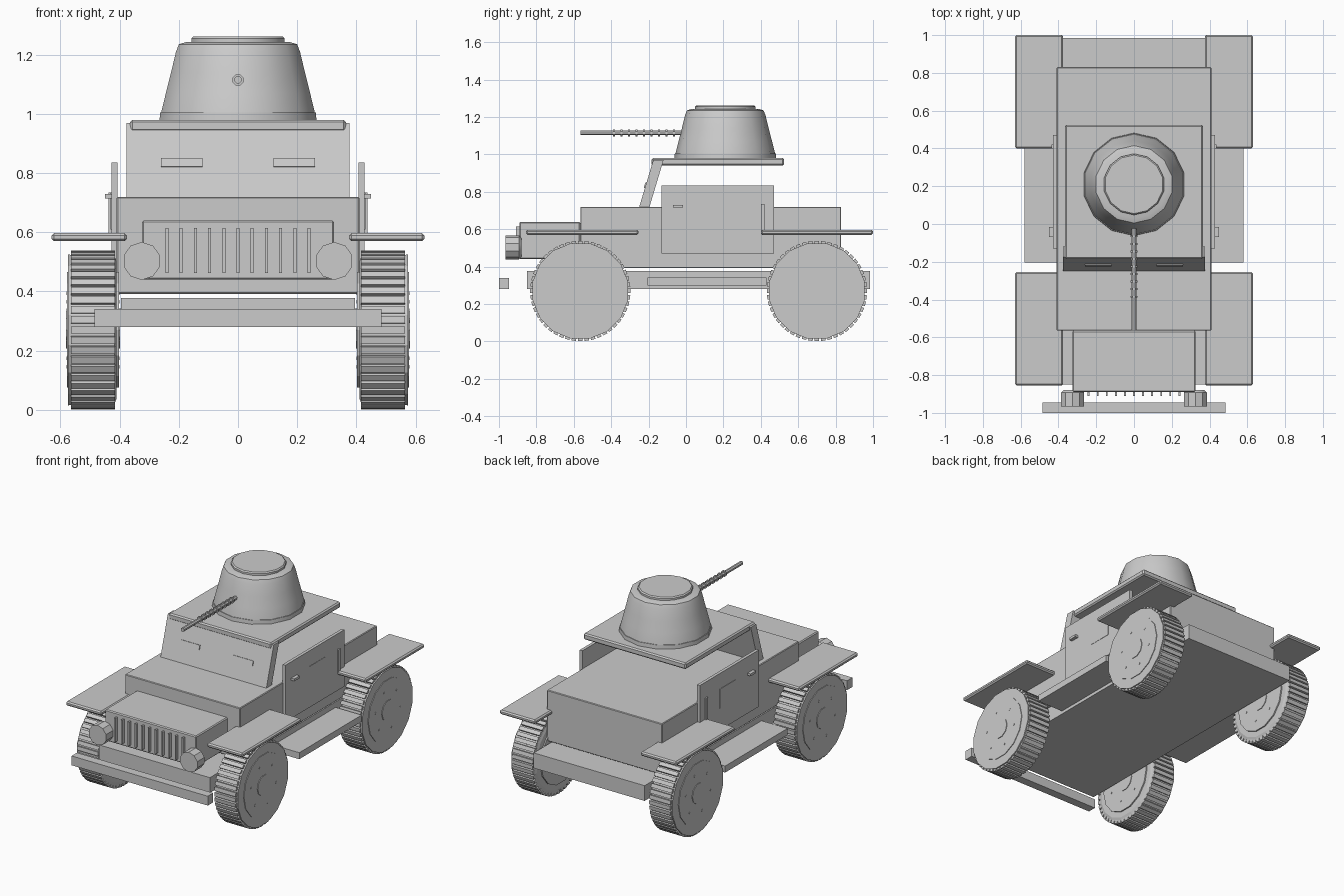
import bpy, bmesh, math
from mathutils import Matrix, Vector

if "Cube" in bpy.data.objects:
    bpy.data.objects.remove(bpy.data.objects["Cube"])

grey = bpy.data.materials.new("plain_grey")
grey.diffuse_color = (0.6, 0.6, 0.6, 1)
grey.use_nodes = True
grey.node_tree.nodes["Principled BSDF"].inputs["Base Color"].default_value = grey.diffuse_color


def finish(name, bm, smooth=False, bevel=0):
    bmesh.ops.recalc_face_normals(bm, faces=bm.faces)
    me = bpy.data.meshes.new(name)
    bm.to_mesh(me)
    bm.free()
    me.materials.append(grey)
    ob = bpy.data.objects.new(name, me)
    bpy.context.collection.objects.link(ob)
    if bevel:
        mod = ob.modifiers.new("soft_edges", 'BEVEL')
        mod.width = bevel
        mod.segments = 1
    if smooth:
        bpy.ops.object.select_all(action='DESELECT')
        ob.select_set(True)
        bpy.context.view_layer.objects.active = ob
        bpy.ops.object.shade_smooth_by_angle(angle=math.radians(35))
    return ob


def add_box(bm, x, y, z, rot=None):
    size = Vector((x[1] - x[0], y[1] - y[0], z[1] - z[0]))
    mid = Vector((x[0] + x[1], y[0] + y[1], z[0] + z[1])) / 2
    m = Matrix.Translation(mid) @ Matrix.Diagonal(size).to_4x4()
    bmesh.ops.create_cube(bm, size=1, matrix=rot @ m if rot else m)


def box(name, x, y, z, bevel=0):
    bm = bmesh.new()
    add_box(bm, x, y, z)
    return finish(name, bm, bevel=bevel)


def add_lathe(bm, profile, sides, m):
    # revolve (radius, height) points about local z, closed by end caps
    rings = [[bm.verts.new(m @ Vector((r * math.cos(a), r * math.sin(a), h)))
              for a in (math.tau * (i + 0.5) / sides for i in range(sides))]
             for r, h in profile]
    for a, b in zip(rings, rings[1:]):
        for i in range(sides):
            j = (i + 1) % sides
            bm.faces.new((a[i], a[j], b[j], b[i]))
    bm.faces.new(rings[0][::-1])
    bm.faces.new(rings[-1])


def lathe(name, profile, sides, m, smooth=True):
    bm = bmesh.new()
    add_lathe(bm, profile, sides, m)
    return finish(name, bm, smooth)


FORWARD = Matrix.Rotation(math.pi / 2, 4, 'X')    # local z -> -y
T = Matrix.Translation

# hull
box("chassis", (-.395, .395), (-.85, .985), (.28, .378))
box("body", (-.41, .41), (-.565, .83), (.392, .72), .004)
box("bonnet", (-.325, .325), (-.89, -.565), (.44, .64), .006)
box("front_bumper", (-.485, .485), (-1, -.945), (.28, .34))
box("roof", (-.365, .365), (-.185, .525), (.94, .98), .008)

# grille slats
bm = bmesh.new()
for i in range(11):
    x = -.24 + .048 * i
    add_box(bm, (x - .005, x + .005), (-.91, -.885), (.462, .615))
finish("grille_slats", bm)

# sloped windshield armour
bm = bmesh.new()
profile = ((-.25, .72), (-.175, .97), (-.12, .97), (-.195, .72))
vs = [bm.verts.new((-.377, y, z)) for y, z in profile]
face = bm.faces.new(vs)
ext = bmesh.ops.extrude_face_region(bm, geom=[face])
bmesh.ops.translate(bm, vec=(.754, 0, 0),
                    verts=[g for g in ext['geom'] if isinstance(g, bmesh.types.BMVert)])
finish("windshield_armour", bm)

for s, side in ((-1, "left"), (1, "right")):
    def sx(a, b):
        return tuple(sorted((s * a, s * b)))

    # vision slit laid on the slope
    bm = bmesh.new()
    lean = T((0, -.2155, .835)) @ Matrix.Rotation(-math.atan2(.075, .25), 4, 'X')
    add_box(bm, sx(.12, .26), (-.006, .003), (-.015, .015), lean)
    finish(side + "_vision_slit", bm)

    # fenders, running board
    box(side + "_front_fender", sx(.375, .63), (-.855, -.255), (.57, .597), .008)
    box(side + "_rear_fender", sx(.375, .63), (.4, 1), (.57, .597), .008)
    box(side + "_running_board", sx(.39, .58), (-.205, .43), (.3, .342))

    # door with its window plate, handle and hinge bar
    box(side + "_door", sx(.408, .428), (-.13, .47), (.47, .835))
    box(side + "_door_window", sx(.425, .43), (.11, .27), (.61, .735))
    box(side + "_door_handle", sx(.425, .45), (-.07, -.015), (.715, .73))
    box(side + "_door_hinge", sx(.425, .437), (.4, .42), (.58, .735))

    # headlight
    lathe(side + "_headlight", ((.05, 0), (.064, .012), (.064, .085)), 10,
          T((s * .325, -.88, .503)) @ FORWARD)

    # wheels
    for y, end in ((-.565, "front"), (.7, "rear")):
        m = T((s * .49, y, .27)) @ Matrix.Rotation(s * math.pi / 2, 4, 'Y')
        lathe(f"{side}_{end}_tyre",
              ((.235, -.08), (.258, -.072), (.258, .072), (.26, .084)), 16, m, False)
        lathe(f"{side}_{end}_wheel_disc", ((.2, -.088), (.2, .088)), 14, m, False)
        lathe(f"{side}_{end}_hub", ((.066, -.092), (.066, .092)), 10, m, False)
        bm = bmesh.new()
        for i in range(6):
            a = math.tau * i / 6 + .3
            add_lathe(bm, ((.007, -.09), (.007, .09)), 6,
                      m @ T((.13 * math.cos(a), .13 * math.sin(a), 0)))
        finish(f"{side}_{end}_wheel_bolts", bm)
        bm = bmesh.new()
        for i in range(48):
            add_box(bm, (.245, .268), (-.012, .012), (-.075, .075),
                    m @ Matrix.Rotation(math.tau * i / 48, 4, 'Z'))
        finish(f"{side}_{end}_tyre_treads", bm)

# turret and hatch
centre = T((0, .21, 0))
lathe("turret", ((.265, .978), (.269, .985), (.265, 1.01), (.25, 1.07), (.232, 1.14),
                 (.215, 1.21), (.205, 1.235), (.18, 1.243)), 14, centre)
lathe("turret_ring", ((.272, .978), (.27, 1.005)), 14, centre)
lathe("turret_hatch", ((.162, 1.235), (.162, 1.255), (.155, 1.262)), 14, centre)

# gun barrel with cooling rings
gun = T((0, 0, 1.115)) @ FORWARD
lathe("gun_barrel", ((.013, -.05), (.013, .565)), 8, gun)
bm = bmesh.new()
for i in range(9):
    add_lathe(bm, ((.02, .06 + .04 * i), (.02, .07 + .04 * i)), 8, gun)
finish("gun_rings", bm)
